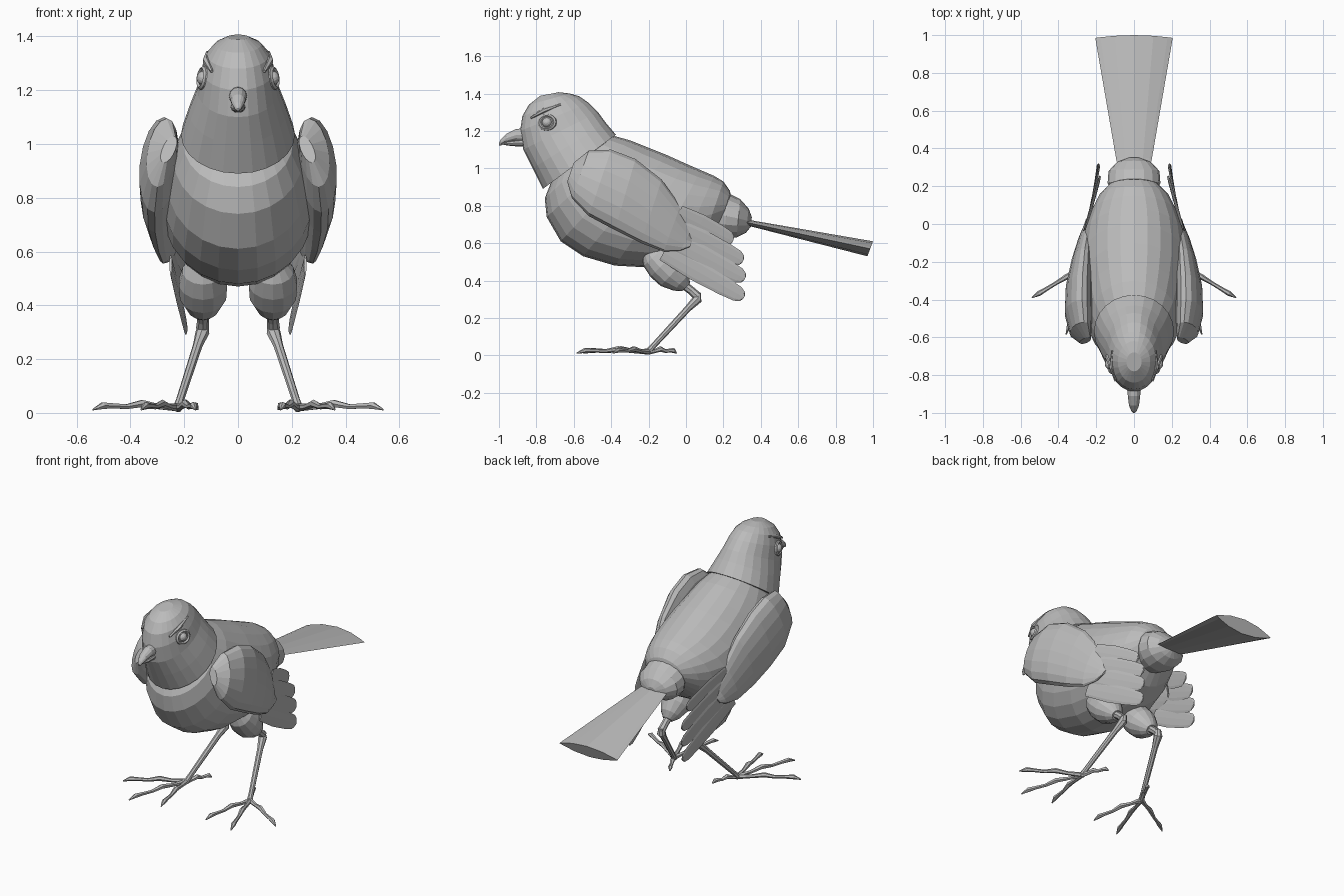
import bpy, bmesh, math
from mathutils import Vector

if "Cube" in bpy.data.objects:
    bpy.data.objects.remove(bpy.data.objects["Cube"])

grey = bpy.data.materials.new("plain grey")
grey.use_nodes = True
colour = (0.5, 0.5, 0.5, 1)
grey.diffuse_color = colour
grey.node_tree.nodes["Principled BSDF"].inputs["Base Color"].default_value = colour


def finish(name, bm):
    bmesh.ops.recalc_face_normals(bm, faces=bm.faces)
    mesh = bpy.data.meshes.new(name)
    bm.to_mesh(mesh)
    bm.free()
    mesh.materials.append(grey)
    ob = bpy.data.objects.new(name, mesh)
    bpy.context.collection.objects.link(ob)
    return ob


def skin(name, rings, n, lens=False):
    """Skin closed rings given as (centre, side vector, up vector)."""
    bm = bmesh.new()
    loops = []
    for c, u, v in rings:
        loop = []
        for i in range(n):
            a = math.tau * i / n
            s = math.sin(a)
            loop.append(bm.verts.new(c + u * math.cos(a) + v * (s * abs(s) if lens else s)))
        loops.append(loop)
    for a, b in zip(loops, loops[1:]):
        for i in range(n):
            j = (i + 1) % n
            bm.faces.new((a[i], a[j], b[j], b[i]))
    bm.faces.new(loops[0])
    bm.faces.new(loops[-1])
    return finish(name, bm)


def loft(name, sections, n=20, x=0.0, lens=False):
    """Sections are (top y, top z, bottom y, bottom z, half width)."""
    rings = []
    for ty, tz, by, bz, w in sections:
        top, low = Vector((x, ty, tz)), Vector((x, by, bz))
        rings.append(((top + low) / 2, Vector((w, 0, 0)), (top - low) / 2))
    return skin(name, rings, n, lens)


def tube(name, points, radii, n=8):
    pts = [Vector(p) for p in points]
    rings = []
    for i, p in enumerate(pts):
        d = (pts[min(i + 1, len(pts) - 1)] - pts[max(i - 1, 0)]).normalized()
        ref = Vector((1, 0, 0)) if abs(d.x) < 0.7 else Vector((0, 0, 1))
        u = d.cross(ref).normalized()
        rings.append((p, u * radii[i], d.cross(u) * radii[i]))
    return skin(name, rings, n)


# Torso, from the neck to the rump
loft("body", [
    (-.42, 1.16, -.72, .93, .17), (-.39, 1.175, -.755, .84, .205),
    (-.30, 1.15, -.745, .74, .24), (-.20, 1.11, -.67, .61, .265),
    (-.10, 1.07, -.55, .53, .28), (0, 1.025, -.38, .48, .28),
    (.08, .99, -.20, .47, .265), (.15, .96, -.05, .51, .23),
    (.20, .93, .08, .58, .19), (.235, .88, .18, .68, .13),
    (.25, .80, .24, .76, .04)], 24)

# Head with its collar overlapping the torso
loft("head", [
    (-.375, 1.18, -.765, .89, .212), (-.43, 1.245, -.82, 1.0, .182),
    (-.47, 1.30, -.87, 1.1, .152), (-.52, 1.35, -.887, 1.2, .136),
    (-.57, 1.385, -.875, 1.28, .116), (-.62, 1.4, -.84, 1.34, .086),
    (-.68, 1.407, -.78, 1.388, .04)], 24)

# Beak halves
loft("upper_beak", [
    (-.86, 1.215, -.86, 1.14, .034), (-.91, 1.21, -.91, 1.145, .033),
    (-.96, 1.185, -.965, 1.135, .026), (-.99, 1.155, -.99, 1.122, .014),
    (-1.0, 1.135, -.999, 1.122, .004)], 12)
loft("lower_beak", [
    (-.86, 1.16, -.86, 1.115, .028), (-.93, 1.15, -.93, 1.118, .025),
    (-.975, 1.14, -.975, 1.125, .01)], 10)

# Rump bulb and fanned tail
loft("tail_base", [
    (.18, .87, .14, .64, .11), (.23, .865, .20, .625, .14),
    (.29, .835, .27, .63, .135), (.335, .785, .32, .655, .09),
    (.352, .74, .348, .69, .03)], 16)
loft("tail", [
    (.30, .735, .30, .70, .085), (.35, .722, .345, .69, .095),
    (1.0, .61, .97, .53, .205)], 12, lens=True)

for s, side in ((1, "left"), (-1, "right")):
    # Rounded wing, leaning in at its upper edge
    wing = []
    for ty, tz, by, bz, x, t in (
            (-.60, 1.03, -.635, .93, .265, .025), (-.52, 1.095, -.61, .84, .29, .055),
            (-.40, 1.10, -.52, .745, .30, .073), (-.27, 1.05, -.38, .67, .298, .07),
            (-.13, .94, -.24, .60, .285, .052), (-.03, .80, -.12, .555, .268, .034),
            (.03, .68, -.03, .56, .25, .02), (.042, .63, .02, .58, .245, .008)):
        top = Vector((s * (x - .025), ty, tz))
        low = Vector((s * (x + .01), by, bz))
        wing.append(((top + low) / 2, Vector((t, 0, 0)), (top - low) / 2))
    skin(side + "_wing", wing, 16)

    # Thin overlapping flight feathers
    for k, (by, bz, ty, tz) in enumerate((
            (-.04, .76, .25, .61), (-.06, .69, .305, .505),
            (-.08, .62, .315, .41), (-.12, .55, .31, .31))):
        a = Vector((s * (.262 - .004 * k), by, bz))
        b = Vector((s * (.18 + .004 * k), ty, tz))
        across = (b - a).cross(Vector((1, 0, 0))).normalized()
        rings = [(a.lerp(b, f), Vector((.005, 0, 0)), across * w) for f, w in
                 ((0, .045), (.4, .056), (.75, .05), (.92, .042), (.98, .028), (1, .01))]
        skin(f"{side}_feather_{k + 1}", rings, 8)

    # Eye: ball with two rims, and a slanted brow
    out = Vector((s, -.3, .15)).normalized()
    rot = out.to_track_quat("Z", "Y").to_matrix().to_4x4()
    spot = Vector((s * .126, -.742, 1.245))
    bm = bmesh.new()
    bmesh.ops.create_uvsphere(bm, u_segments=12, v_segments=8, radius=.028)
    bmesh.ops.transform(bm, matrix=rot, verts=bm.verts)
    bmesh.ops.translate(bm, vec=spot, verts=bm.verts)
    finish(side + "_eye", bm)
    u, v = rot.col[0].xyz, rot.col[1].xyz
    bm = bmesh.new()
    rim = []
    for r, h in ((.056, -.012), (.052, .010), (.042, .017), (.034, .010), (.028, .012), (.022, .004)):
        rim.append([bm.verts.new(spot + out * h + r * (u * math.cos(math.tau * i / 16)
                    + v * .85 * math.sin(math.tau * i / 16))) for i in range(16)])
    for p, q in zip(rim, rim[1:]):
        for i in range(16):
            j = (i + 1) % 16
            bm.faces.new((p[i], p[j], q[j], q[i]))
    finish(side + "_eyelid", bm)
    tube(side + "_brow", [(s * .098, -.83, 1.27), (s * .118, -.76, 1.31),
                          (s * .114, -.67, 1.342)], (.006, .014, .005), 6)

    # Thigh, shank and knee
    tube(side + "_thigh", [(s * .13, y, z) for y, z in (
        (-.20, .565), (-.17, .53), (-.125, .485), (-.075, .435), (-.025, .39), (.0, .365))],
        (.045, .078, .092, .088, .06, .03), 14)
    tube(side + "_upper_leg", [(s * .13, -.03, .39), (s * .13, .03, .345),
                               (s * .132, .062, .315)], (.024, .022, .024))
    tube(side + "_shank", [(s * .127, .065, .335), (s * .132, .06, .30), (s * .15, .01, .25),
                           (s * .215, -.175, .05), (s * .226, -.205, .015)],
         (.016, .026, .018, .015, .018))

    # Toes with knuckles and a pointed claw
    ankle = Vector((s * .225, -.20, .02))
    for toe, x, y in (("outer", .54, -.39), ("middle", .36, -.585),
                      ("inner", .158, -.55), ("back", .15, -.05)):
        tip = Vector((s * x, y, .012))
        path = [ankle.lerp(tip, f) + Vector((0, 0, h)) for f, h in (
            (0, 0), (.22, .005), (.42, .018), (.6, .008), (.76, .012), (.88, .014), (1, 0))]
        tube(f"{side}_{toe}_toe", path, (.016, .011, .015, .010, .011, .014, .003), 6)
